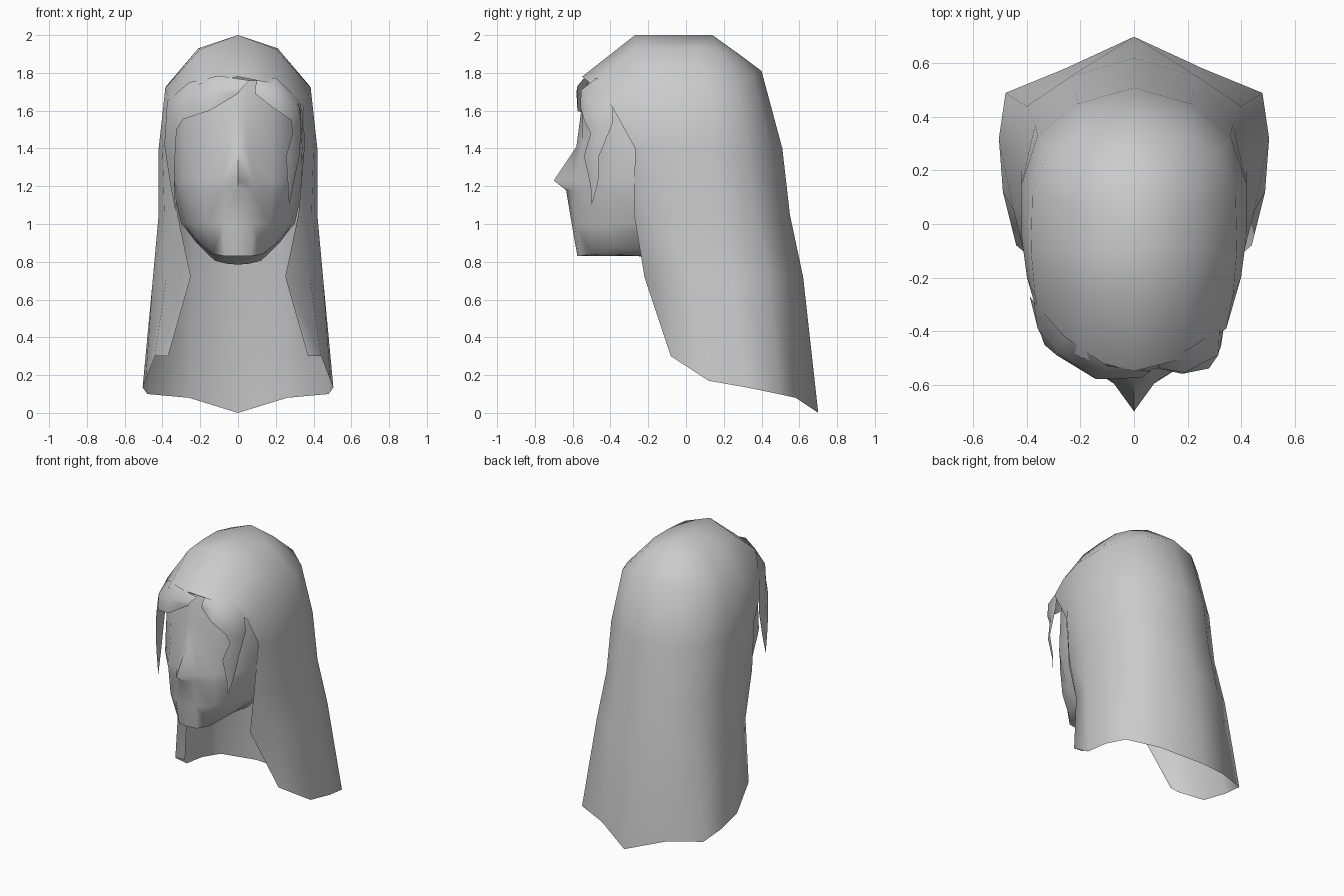
import bpy, bmesh, math


def loft(name, rows, mirror=True, angle=60):
    """Skin a grid of points row by row, optionally mirrored in x."""
    bm = bmesh.new()
    grid = [[bm.verts.new(p) for p in row] for row in rows]
    for a, b in zip(grid, grid[1:]):
        for i in range(len(a) - 1):
            bm.faces.new((a[i], a[i + 1], b[i + 1], b[i]))
    if mirror:
        geom = bm.verts[:] + bm.edges[:] + bm.faces[:]
        bmesh.ops.mirror(bm, geom=geom, axis='X', merge_dist=0.001)
    bmesh.ops.remove_doubles(bm, verts=bm.verts, dist=0.001)
    bmesh.ops.dissolve_degenerate(bm, edges=bm.edges, dist=0.0005)
    bmesh.ops.recalc_face_normals(bm, faces=bm.faces)
    me = bpy.data.meshes.new(name)
    bm.to_mesh(me)
    bm.free()
    ob = bpy.data.objects.new(name, me)
    bpy.context.collection.objects.link(ob)
    bpy.ops.object.select_all(action='DESELECT')
    ob.select_set(True)
    bpy.context.view_layer.objects.active = ob
    bpy.ops.object.shade_smooth_by_angle(angle=math.radians(angle))
    return ob


def level(z, pts):
    return [(x, y, z) for x, y in pts]


# Long hair: half sections from back centre round to the curled front edge
hem = [(0, .70, 0), (.26, .58, .08), (.48, .49, .10), (.505, .32, .135),
       (.49, .12, .17), (.44, -.08, .30), (.37, -.07, .30)]
mantle = [
    level(.72, [(0, .62), (.24, .55), (.40, .44), (.45, .25), (.45, .05), (.38, -.13), (.25, -.22)]),
    level(1.05, [(0, .55), (.22, .49), (.37, .37), (.42, .20), (.42, 0), (.39, -.19), (.32, -.275)]),
    level(1.40, [(0, .51), (.21, .45), (.36, .33), (.42, .15), (.42, -.05), (.40, -.20), (.35, -.27)]),
]
# Crown of the hair, closing on a ridge along the top
crown = [
    [(0, .40, 1.81), (.19, .35, 1.79), (.32, .26, 1.75), (.38, .12, 1.73),
     (.385, -.10, 1.72), (.37, -.27, 1.68), (.345, -.39, 1.62)],
    [(0, .28, 1.90), (.11, .24, 1.91), (.18, .17, 1.92), (.21, .06, 1.93),
     (.21, -.10, 1.93), (.20, -.27, 1.925), (.20, -.50, 1.74)],
    [(0, .14, 2.0)] * 4 + [(0, -.07, 2.0), (0, -.27, 2.0), (0, -.55, 1.78)],
]
loft("long_hair", [hem] + mantle + crown)

# Face: half sections from the centre line back under the hair
face = [
    level(1.76, [(0, -.52), (.04, -.52), (.14, -.48), (.22, -.40), (.28, -.25), (.29, -.1)]),
    level(1.60, [(0, -.555), (.05, -.55), (.18, -.51), (.28, -.40), (.33, -.25), (.34, -.1)]),
    level(1.41, [(0, -.58), (.05, -.55), (.18, -.50), (.29, -.40), (.34, -.25), (.35, -.1)]),
    level(1.23, [(0, -.70), (.08, -.59), (.18, -.53), (.29, -.41), (.335, -.25), (.35, -.1)]),
    level(1.18, [(0, -.635), (.07, -.60), (.18, -.53), (.28, -.41), (.325, -.25), (.34, -.1)]),
    level(1.00, [(0, -.605), (.08, -.59), (.17, -.52), (.24, -.40), (.28, -.25), (.30, -.1)]),
]
jaw = [
    [(0, -.575, .83), (.07, -.565, .83), (.13, -.50, .84), (.19, -.37, .885),
     (.25, -.25, .95), (.28, -.1, .98)],
    [(0, -.25, .83), (.06, -.25, .83), (.12, -.25, .835), (.16, -.24, .86),
     (.22, -.21, .91), (.28, -.1, .98)],
    [(0, -.1, .785), (.06, -.1, .79), (.12, -.1, .805), (.16, -.1, .84),
     (.22, -.1, .90), (.28, -.1, .98)],
]
loft("face", face + jaw, angle=50)

# Right fringe: strip of lower edge, middle and upper edge points
tip = (.27, -.50, 1.10)
loft("fringe_right", [
    [(.09, -.54, 1.69), (.09, -.535, 1.72), (.10, -.51, 1.76)],
    [(.18, -.56, 1.62), (.19, -.555, 1.71), (.20, -.47, 1.775)],
    [(.28, -.54, 1.55), (.315, -.49, 1.61), (.32, -.39, 1.66)],
    [(.29, -.505, 1.48), (.32, -.46, 1.50), (.335, -.39, 1.53)],
    [(.255, -.54, 1.36), (.30, -.51, 1.36), (.325, -.46, 1.36)],
    [(.265, -.505, 1.20), (.28, -.49, 1.21), (.295, -.465, 1.22)],
    [tip] * 3], mirror=False)

# Left fringe: broader sweep across the forehead
tip = (-.33, -.43, 1.06)
loft("fringe_left", [
    [(.0, -.57, 1.69), (.03, -.575, 1.73), (.06, -.55, 1.76)],
    [(-.15, -.575, 1.60), (-.14, -.58, 1.70), (-.10, -.53, 1.785)],
    [(-.29, -.49, 1.555), (-.29, -.48, 1.67), (-.26, -.42, 1.75)],
    [(-.325, -.46, 1.50), (-.36, -.39, 1.58), (-.375, -.29, 1.65)],
    [(-.335, -.45, 1.32), (-.36, -.38, 1.36), (-.39, -.27, 1.42)],
    [(-.335, -.44, 1.20), (-.345, -.40, 1.21), (-.36, -.35, 1.22)],
    [tip] * 3], mirror=False)
